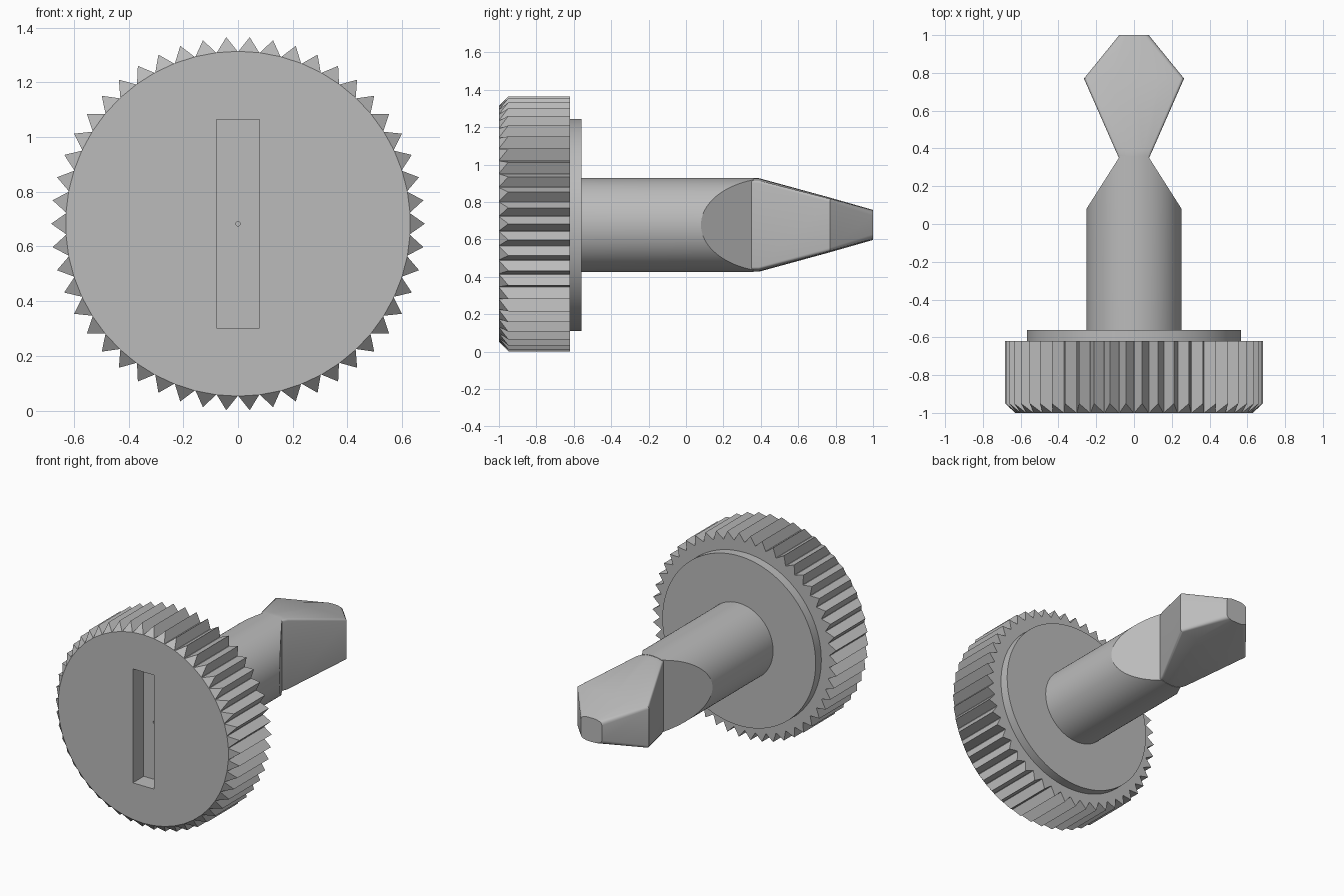
import bpy, bmesh, math
from mathutils import Vector, Matrix

if "Cube" in bpy.data.objects:
    bpy.data.objects.remove(bpy.data.objects["Cube"])

KNOB_Z = 0.683   # axis height of the knob
AXIS_Z = 0.677   # axis height of shaft, collar and tip

grey = bpy.data.materials.new("plain grey")
grey.use_nodes = True
colour = (0.5, 0.5, 0.5, 1)
grey.diffuse_color = colour
grey.node_tree.nodes["Principled BSDF"].inputs["Base Color"].default_value = colour


def finish(bm, name, smooth=0):
    """Turn a bmesh into a named, coloured object."""
    bmesh.ops.recalc_face_normals(bm, faces=bm.faces)
    mesh = bpy.data.meshes.new(name)
    bm.to_mesh(mesh)
    bm.free()
    obj = bpy.data.objects.new(name, mesh)
    bpy.context.collection.objects.link(obj)
    mesh.materials.append(grey)
    bpy.ops.object.select_all(action="DESELECT")
    obj.select_set(True)
    bpy.context.view_layer.objects.active = obj
    if smooth:
        bpy.ops.object.shade_smooth_by_angle(angle=math.radians(smooth))
    return obj


def loft(rings):
    """Skin closed rings of equal length and cap both ends."""
    bm = bmesh.new()
    loops = [[bm.verts.new(p) for p in ring] for ring in rings]
    for a, b in zip(loops, loops[1:]):
        for i in range(len(a)):
            j = (i + 1) % len(a)
            bm.faces.new((a[i], a[j], b[j], b[i]))
    bm.faces.new(loops[0])
    bm.faces.new(loops[-1])
    return bm


def polar(radius, angle, y, z):
    return Vector((radius * math.sin(angle), y, z + radius * math.cos(angle)))


def circle(radius, y, z=AXIS_Z, count=96):
    return [polar(radius, math.tau * i / count, y, z) for i in range(count)]


# Toothed knob: each tooth is a triangular ridge with a chamfered front
def make_knob(teeth=50, root=0.63, tip=0.683):
    bm = bmesh.new()
    step = math.tau / teeth
    front, back = [], []

    def vert(radius, angle, y):
        return bm.verts.new(polar(radius, angle, y, KNOB_Z))

    for i in range(teeth):
        mid = (i + 0.5) * step
        left, right = mid - step * 0.48, mid + step * 0.48
        fl, fr = vert(root, left, -1), vert(root, right, -1)
        bl, br = vert(root, left, -0.62), vert(root, right, -0.62)
        ft, bt = vert(tip, mid, -0.95), vert(tip, mid, -0.62)
        bm.faces.new((fl, fr, ft))
        bm.faces.new((fl, ft, bt, bl))
        bm.faces.new((ft, fr, br, bt))
        front += [fl, fr]
        back += [bl, bt, br]
    for i in range(teeth):
        bm.faces.new((front[2 * i + 1], front[(2 * i + 2) % len(front)],
                      back[(3 * i + 3) % len(back)], back[3 * i + 2]))
    bm.faces.new(front)
    bm.faces.new(back)
    return finish(bm, "toothed_knob")


def cut(target, bm):
    cutter = finish(bm, "cutter")
    cutter.hide_render = True
    mod = target.modifiers.new("cut", "BOOLEAN")
    mod.operation, mod.solver, mod.object = "DIFFERENCE", "EXACT", cutter
    bpy.context.view_layer.objects.active = target
    bpy.ops.object.modifier_apply(modifier=mod.name)
    bpy.data.objects.remove(cutter)


knob = make_knob()

# Driver slot and the pin hole in its floor
slot = bmesh.new()
bmesh.ops.create_cube(slot, size=1, matrix=Matrix.Translation((0, -1, KNOB_Z))
                      @ Matrix.Diagonal((0.156, 0.23, 0.762, 1)))
cut(knob, slot)
cut(knob, loft([circle(0.008, y, KNOB_Z, 16) for y in (-0.95, -0.8)]))

# Collar behind the knob
finish(loft([circle(0.567, y) for y in (-0.63, -0.56)]), "collar", 30)

# Shaft, pinched to a narrow neck by two slanted cuts
shaft = loft([circle(0.252, y) for y in (-0.57, 0.36)])
for side in (-1, 1):
    cut_geometry = bmesh.ops.bisect_plane(
        shaft, geom=shaft.verts[:] + shaft.edges[:] + shaft.faces[:],
        plane_co=(side * 0.252, 0.08, 0), plane_no=(side * 0.27, 0.172, 0),
        clear_outer=True)["geom_cut"]
    edges = [e for e in cut_geometry if isinstance(e, bmesh.types.BMEdge)]
    bmesh.ops.contextual_create(shaft, geom=edges)
finish(shaft, "shaft", 30)


# Flared tip: rounded, slightly crowned rectangles that widen and narrow
def section(y, half_x, half_z, corner, crown):
    ring = []
    for quarter in range(4):
        sx = 1 if quarter in (0, 3) else -1
        sz = 1 if quarter < 2 else -1
        for k in range(5):
            a = math.pi / 2 * (quarter + k / 4)
            x = sx * (half_x - corner) + corner * math.cos(a)
            z = sz * (half_z - crown - corner) + corner * math.sin(a)
            ring.append(Vector((x, y, AXIS_Z + z)))
        if quarter in (0, 2):  # crowned middle of the top and bottom
            for t in (0.5, 0, -0.5):
                ring.append(Vector((sx * t * half_x, y,
                                    AXIS_Z + sz * (half_z - crown * t * t))))
    return ring


tip_sections = [(0.35, 0.08, 0.25, 0.012, 0.012), (0.39, 0.098, 0.25, 0.014, 0.012),
                (0.77, 0.265, 0.146, 0.018, 0.006), (1, 0.078, 0.08, 0.025, 0.006)]
finish(loft([section(*s) for s in tip_sections]), "flared_tip", 30)
